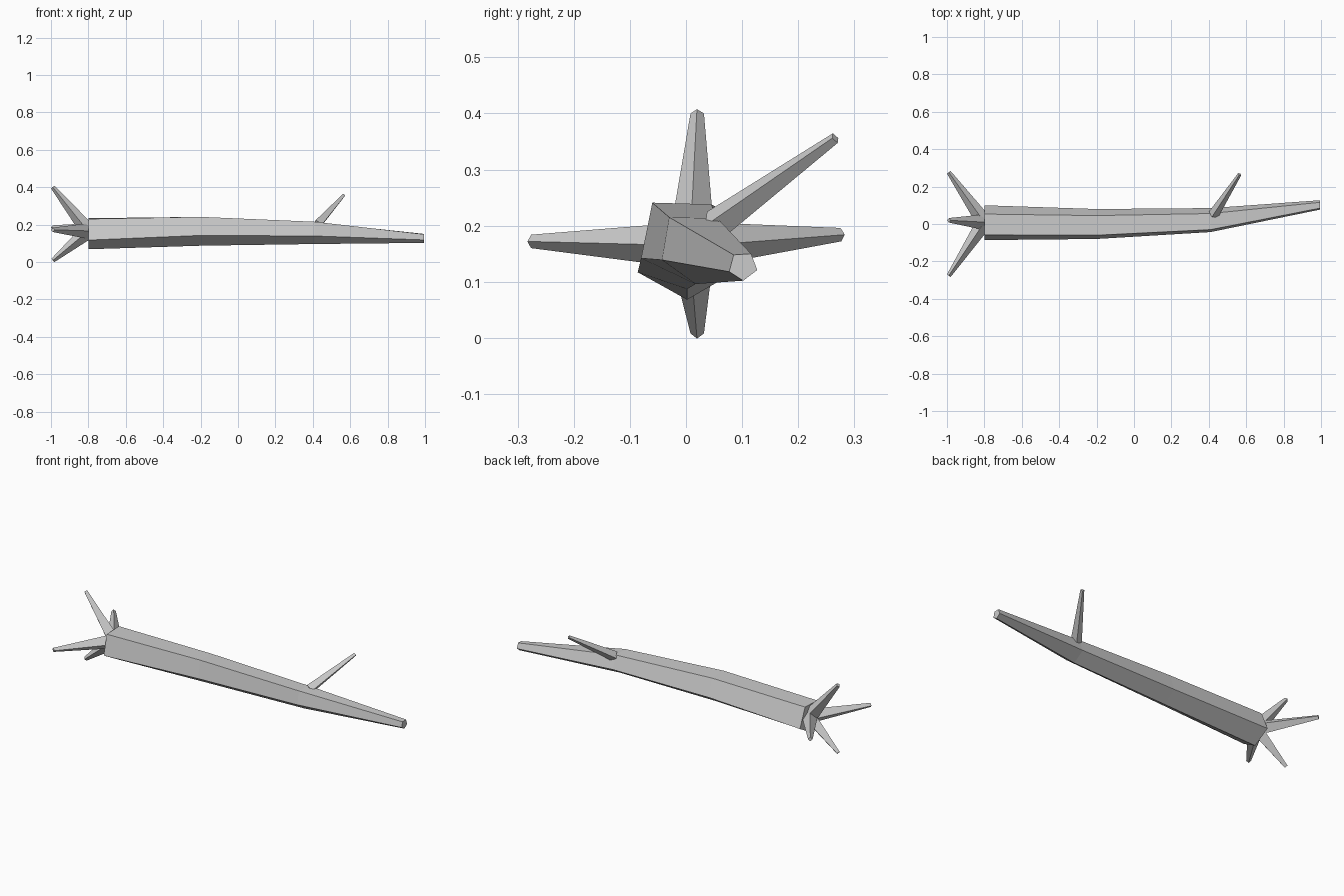
import bpy
import math
from mathutils import Vector

if "Cube" in bpy.data.objects:
    bpy.data.objects.remove(bpy.data.objects["Cube"], do_unlink=True)

GREY = (0.6, 0.6, 0.6, 1)
wood = bpy.data.materials.new("grey wood")
wood.use_nodes = True
wood.diffuse_color = GREY
wood.node_tree.nodes["Principled BSDF"].inputs["Base Color"].default_value = GREY


def loft(name, rings):
    """Skin a list of equal-sized rings and cap both ends."""
    n = len(rings[0])
    verts = [p for ring in rings for p in ring]
    faces = [list(range(n))[::-1], list(range(len(verts) - n, len(verts)))]
    for r in range(len(rings) - 1):
        for i in range(n):
            j = (i + 1) % n
            faces.append([r * n + i, r * n + j, (r + 1) * n + j, (r + 1) * n + i])
    mesh = bpy.data.meshes.new(name)
    mesh.from_pydata(verts, [], faces)
    mesh.materials.append(wood)
    obj = bpy.data.objects.new(name, mesh)
    bpy.context.collection.objects.link(obj)
    return obj


def spike(name, start, end, r_start, r_end):
    """Tapered four-sided limb with one edge facing upward."""
    start, end = Vector(start), Vector(end)
    turn = (end - start).to_track_quat('Z', 'Y')
    rings = []
    for centre, r in ((start, r_start), (end, r_end)):
        rings.append([centre + turn @ Vector((r * math.cos(a), r * math.sin(a), 0))
                      for a in (k * math.pi / 2 for k in range(4))])
    return loft(name, rings)


# Trunk: bent five-sided log, (y, z) corners at four stations along x
stations = {
    -0.8: [(-0.058, 0.23), (-0.086, 0.117), (0.002, 0.068), (0.1, 0.125), (0.053, 0.234)],
    -0.2: [(-0.06, 0.241), (-0.08, 0.142), (0.002, 0.087), (0.08, 0.14), (0.045, 0.238)],
    0.41: [(-0.03, 0.215), (-0.043, 0.139), (0.017, 0.096), (0.085, 0.14), (0.056, 0.213)],
    0.995: [(0.085, 0.148), (0.077, 0.118), (0.102, 0.102), (0.127, 0.121), (0.116, 0.15)],
}
loft("trunk", [[(x, y, z) for y, z in ring] for x, ring in stations.items()])

# Roots: four limbs splayed from the butt end
root_tips = {
    "upper_root": (0.02, 0.4),
    "lower_root": (0.02, 0.008),
    "front_root": (-0.276, 0.172),
    "back_root": (0.276, 0.184),
}
for name, (y, z) in root_tips.items():
    spike(name, (-0.8, 0.01, 0.165), (-0.99, y, z), 0.042, 0.012)

# Branch: single limb near the thin end
spike("branch", (0.425, 0.05, 0.2), (0.565, 0.266, 0.356), 0.029, 0.01)
